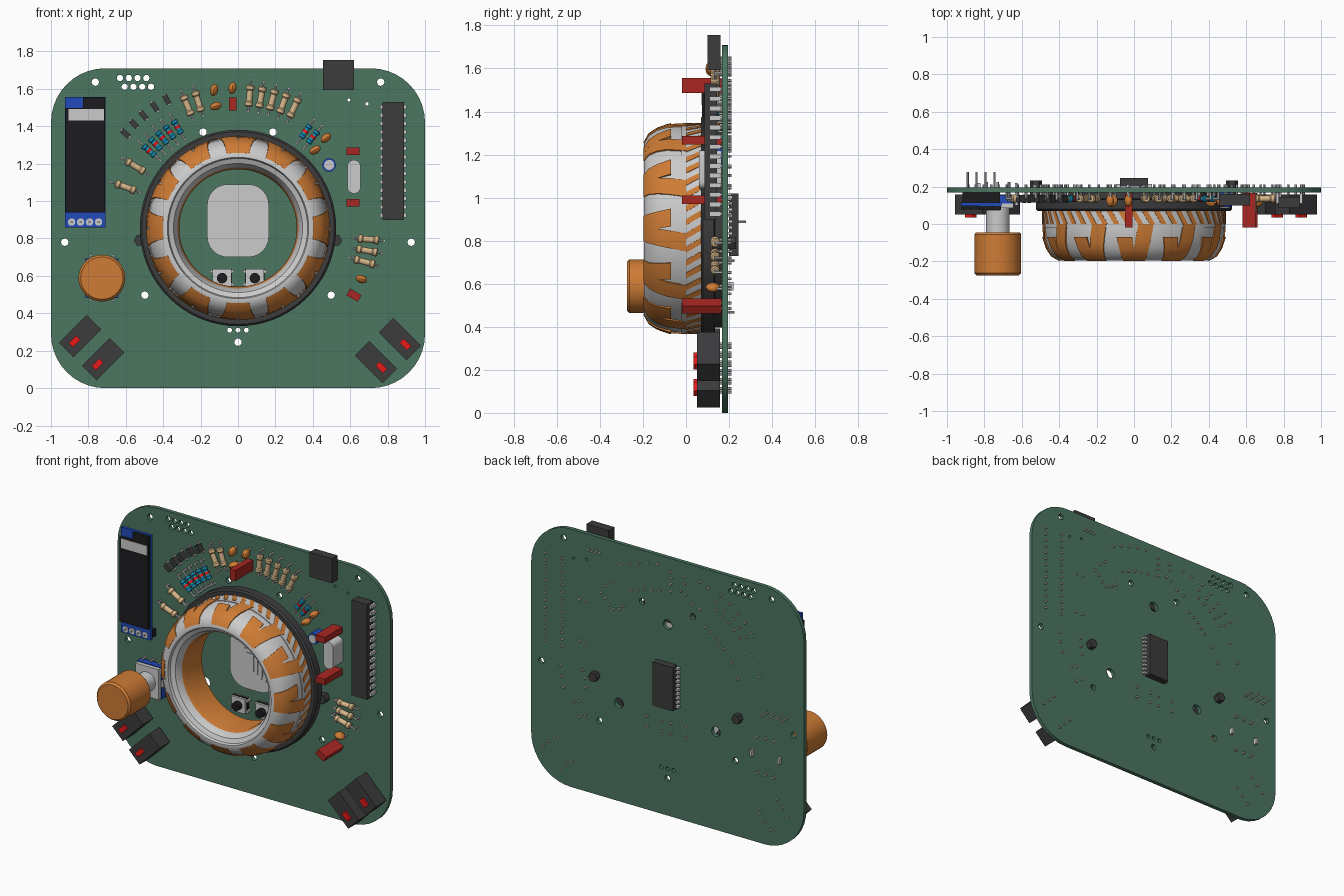
import bpy, bmesh
from math import pi, sin, cos, radians
from mathutils import Matrix, Vector

if "Cube" in bpy.data.objects:
    bpy.data.objects.remove(bpy.data.objects["Cube"])

CZ = 0.856                  # height of the big ring's axis
FRONT, BACK = 0.168, 0.194  # board faces (y)
T = Matrix.Translation
MATS = {k: bpy.data.materials.new(k) for k in (
    "green", "orange", "dark", "black", "tan", "red", "blue", "cyan", "bright_red", "white")}
for k, c in dict(green=(.07, .18, .12), orange=(.62, .2, .035), dark=(.045, .045, .048), black=(.012, .012, .014),
                 tan=(.68, .47, .25), red=(.4, .02, .015), blue=(.015, .07, .5), cyan=(.01, .3, .5),
                 bright_red=(.8, .01, .01), white=(.8, .8, .8)).items():
    MATS[k].diffuse_color = (*c, 1)


def finish(name, bm, mat=None):
    bmesh.ops.remove_doubles(bm, verts=bm.verts, dist=1e-5)
    bmesh.ops.recalc_face_normals(bm, faces=bm.faces)
    for f in bm.faces:
        f.smooth = True
    for e in bm.edges:
        e.smooth = len(e.link_faces) == 2 and e.calc_face_angle(0) < 0.6
    me = bpy.data.meshes.new(name)
    bm.to_mesh(me)
    bm.free()
    if mat:
        me.materials.append(MATS[mat])
    ob = bpy.data.objects.new(name, me)
    bpy.context.collection.objects.link(ob)
    return ob


def place(x, z, deg=0):
    """Component frame on the board, turned anticlockwise seen from the front."""
    return T((x, 0, z)) @ Matrix.Rotation(-radians(deg), 4, 'Y')


def polar(r, deg, turn=0):
    a = radians(deg)
    return place(r * cos(a), CZ + r * sin(a), deg + turn)


def box(bm, M, x0, x1, y0, y1, z0, z1):
    S = Matrix.Diagonal((x1 - x0, y1 - y0, z1 - z0, 1))
    bmesh.ops.create_cube(bm, size=1, matrix=M @ T(((x0 + x1) / 2, (y0 + y1) / 2, (z0 + z1) / 2)) @ S)


def sweep(bm, prof, M, a0=0, a1=2 * pi, n=32, skew=0):
    """Turn a closed (r, y) profile about the local Y axis; partial turns get end caps."""
    full = a1 - a0 > 6.28
    rows = []
    for i in range(n if full else n + 1):
        a = a0 + (a1 - a0) * i / n
        rows.append([bm.verts.new(M @ Vector((r * cos(a + skew * y), y, r * sin(a + skew * y)))) for r, y in prof])
    m = len(prof)
    for i in range(n):
        A, B = rows[i], rows[(i + 1) % len(rows)]
        for j in range(m):
            k = (j + 1) % m
            if prof[j][0] or prof[k][0]:
                bm.faces.new((A[j], A[k], B[k], B[j]))
    if not full:
        bm.faces.new(rows[0])
        bm.faces.new(rows[-1])


def cyl(bm, M, r, y0, y1, n=12):
    sweep(bm, [(0, y0), (r, y0), (r, y1), (0, y1)], M, n=n)


def round_rect(w, h, r, n=6):
    return [(sx * (w / 2 - r) + r * cos(a), sz * (h / 2 - r) + r * sin(a))
            for q, (sx, sz) in enumerate(((1, 1), (-1, 1), (-1, -1), (1, -1)))
            for a in [(q + i / n) * pi / 2 for i in range(n + 1)]]


def slab(bm, M, w, h, r, y0, y1):
    pts = round_rect(w, h, r)
    A, B = [[bm.verts.new(M @ Vector((x, y, z))) for x, z in pts] for y in (y0, y1)]
    bm.faces.new(A)
    bm.faces.new(B)
    for i in range(len(pts)):
        j = (i + 1) % len(pts)
        bm.faces.new((A[i], A[j], B[j], B[i]))


# circuit board: rounded outline with drilled holes
holes = [(sx * x, z, .02) for sx in (1, -1) for x, z in ((.763, 1.636), (.926, .78), (.187, 1.369), (.498, .497))]
holes += [(0, .246, .02), (.594, 1.54, .009), (.69, 1.52, .009)]
holes += [(x, .31, .013) for x in (-.045, 0, .045)]
holes += [(-.631 + .047 * i + .025 * j, 1.658 - .047 * j, .017) for i in range(4) for j in (0, 1)]
holes += [(.41 * cos(radians(a)), CZ + .41 * sin(radians(a)), .033) for a in (90, 210, 330)]
cu = bpy.data.curves.new("board_outline", 'CURVE')
cu.dimensions, cu.fill_mode, cu.extrude = '2D', 'BOTH', (BACK - FRONT) / 2
loops = [[(x, z + .855) for x, z in round_rect(2, 1.71, .29, 10)]]
loops += [[(x + r * cos(i * pi / 6), z + r * sin(i * pi / 6)) for i in range(12)] for x, z, r in holes]
for lp in loops:
    s = cu.splines.new('POLY')
    s.points.add(len(lp) - 1)
    for p, (x, z) in zip(s.points, lp):
        p.co = (x, z, 0, 1)
    s.use_cyclic_u = True
tmp = bpy.data.objects.new("board_outline", cu)
bpy.context.collection.objects.link(tmp)
me = bpy.data.meshes.new_from_object(tmp.evaluated_get(bpy.context.evaluated_depsgraph_get()))
bpy.data.objects.remove(tmp)
me.transform(T((0, (FRONT + BACK) / 2, 0)) @ Matrix.Rotation(pi / 2, 4, 'X'))
bm = bmesh.new()
bm.from_mesh(me)
finish("circuit_board", bm, "green")

pins = bmesh.new()          # every metal lead that pokes through the board


def pin(M, x, z, y0=.14, y1=.212, r=.007):
    cyl(pins, M @ T((x, 0, z)), r, y0, y1, 6)


# big ring: grey body, dark base, orange lining and tread
C = place(0, CZ)
bm = bmesh.new()
sweep(bm, [(.322, .07), (.322, -.12), (.345, -.165), (.372, -.178), (.378, -.195), (.40, -.195), (.437, -.172),
           (.462, -.135), (.477, -.09), (.483, -.04), (.483, -.02), (.488, -.02), (.488, .07)], C, n=72)
finish("ring_body", bm)
bm = bmesh.new()
sweep(bm, [(.41, .07), (.515, .07), (.525, .08), (.525, .13), (.46, .135), (.46, FRONT), (.41, FRONT)], C, n=72)
finish("ring_base", bm, "dark")
bm = bmesh.new()
sweep(bm, [(.314, -.10), (.323, -.125), (.323, .07), (.314, .07)], C, n=72)
finish("ring_lining", bm, "orange")
bm = bmesh.new()
N = 24
for i in range(N):
    a, end = 2 * pi * (i + .5) / N, (-.07, .0)[i % 2]
    sweep(bm, [(.402, -.197), (.443, -.174), (.469, -.135), (.485, -.09), (.491, end), (.46, end), (.43, -.1),
               (.40, -.16)], C, a - .085, a + .085, 4, .35 * (-1) ** i)
    for k in (-.07, .06):
        sweep(bm, [(.47, .0), (.491, .0), (.491, .07), (.47, .07)], C, a + k - .03, a + k + .03, 2, 1.2)
finish("ring_tread", bm, "orange")

# stepped sensor pad inside the ring
bm = bmesh.new()
for i, (w, h, r) in enumerate(((.33, .39, .11), (.275, .335, .09), (.225, .285, .06), (.17, .23, .04),
                               (.11, .17, .02), (.06, .12, .01))):
    slab(bm, place(0, .895), w, h, r, .15 - .006 * i, FRONT)
finish("sensor_pad", bm)

# push buttons
bm, bk = bmesh.new(), bmesh.new()
for x in (-.085, .09):
    M = place(x, .588)
    box(bm, M, -.05, .05, .125, FRONT, -.048, .048)
    box(bk, M, -.052, .052, .14, .16, -.05, .05)
    cyl(bk, M, .028, .09, .13, 16)
    for sx in (-.056, .056):
        for sz in (-.035, .035):
            box(bm, M, sx - .008, sx + .008, .135, FRONT, sz - .008, sz + .008)
            pin(M, sx, sz)
finish("button_bodies", bm)
finish("button_caps", bk, "black")

# display module
D = place(-.8175, 1.208)
bm = bmesh.new()
box(bm, D, -.108, .108, .095, .115, -.348, .348)
finish("display_board", bm, "blue")
bm = bmesh.new()
box(bm, D, -.106, .106, .075, .097, -.27, .29)
box(bm, D, -.01, .106, .075, .097, .29, .345)
box(bm, D, -.1, .1, .115, FRONT, -.345, -.30)
finish("display_glass", bm, "black")
bm = bmesh.new()
box(bm, D, -.09, .1, .072, .08, .222, .285)
for i in range(4):
    x = -.072 + .048 * i
    cyl(bm, D @ T((x, 0, -.32)), .02, .09, .1)
    pin(D, x, -.32, .08, .278, .006)
finish("display_trim", bm, "white")

# rotary knob
K = place(-.728, .588)
bm = bmesh.new()
sweep(bm, [(0, -.275), (.113, -.275), (.125, -.262), (.125, -.055), (.117, -.045), (0, -.045)], K, n=40)
finish("knob", bm, "orange")
bm = bmesh.new()
cyl(bm, K, .063, -.05, .09, 24)
box(bm, K, -.085, .085, .085, .11, -.1, .1)
for sx in (-.1, .1):
    box(bm, K, sx - .008, sx + .008, .1, .22, -.02, .02)
finish("encoder_body", bm)
bm = bmesh.new()
box(bm, K, -.09, .09, .11, .155, -.105, .105)
finish("encoder_base", bm, "blue")
for x in (-.06, 0, .06):
    for z in (-.12, .12):
        pin(K, x, z, .12, .225)

# slide switches
bm, br = bmesh.new(), bmesh.new()
for x, z, a in ((-.845, .278, 45), (-.722, .155, 45), (.866, .262, -45), (.738, .139, -45)):
    M = place(x, z, a)
    box(bm, M, -.105, .105, .05, .158, -.055, .055)
    s = -.04 if a > 0 else .04
    box(br, M, s - .028, s + .028, .035, .06, -.016, .016)
    for i in (-.06, 0, .06):
        pin(M, i, 0)
finish("switch_bodies", bm, "dark")
finish("switch_sliders", br, "bright_red")

# long chip on the front, small chip on the back
bm, bl = bmesh.new(), bmesh.new()
M = place(.83, 1.214)
box(bm, M, -.058, .058, .085, .145, -.316, .316)
B = place(0, .875)
box(bm, B, -.075, .075, .2, .245, -.145, .145)
for sx in (-1, 1):
    for i in range(14):
        z = -.29 + i * .0446
        x = sx * .064
        box(bl, M, x - .008, x + .008, .11, .16, z - .011, z + .011)
        pin(M, x, z)
    for i in range(10):
        z = -.126 + i * .028
        x = sx * .085
        box(bl, B, x - .012, x + .012, BACK, .215, z - .007, z + .007)
finish("chip_bodies", bm, "dark")
finish("chip_legs", bl)

# cable socket, clips of the ring base
bm = bmesh.new()
box(bm, place(.537, 1.674), -.082, .082, .1, .16, -.081, .081)
for x in (-.04, -.013, .013, .04):
    pin(place(.537, 1.61), x, 0)
finish("cable_socket", bm, "dark")
bm = bmesh.new()
for x in (-.525, .525):
    cyl(bm, place(x, .79), .032, .12, .232, 6)
finish("ring_clips", bm, "dark")

# crystal, round capacitor, box capacitors, disc capacitors
bm = bmesh.new()
slab(bm, place(.62, 1.13), .07, .18, .034, .06, .165)
finish("crystal", bm)
bm = bmesh.new()
cyl(bm, place(.487, 1.193), .036, .09, FRONT, 20)
finish("round_capacitor", bm, "blue")
bm = bmesh.new()
cyl(bm, place(.487, 1.193), .027, .086, .1, 20)
finish("round_capacitor_top", bm, "white")
bm = bmesh.new()
for x, z, a in ((.615, 1.267, 0), (.615, .99, 0), (.62, .497, -30), (-.027, 1.52, 90)):
    M = place(x, z, a)
    box(bm, M, -.035, .035, -.018, .165, -.02, .02)
    pin(M, -.025, 0)
    pin(M, .025, 0)
finish("box_capacitors", bm, "red")
bm = bmesh.new()
for x, z, a in ((-.128, 1.594, 80), (-.03, 1.604, 80), (-.118, 1.508, 20), (.47, 1.337, 40), (.412, 1.273, 30),
                (.66, .583, -20)):
    M = place(x, z, a)
    bmesh.ops.create_uvsphere(bm, u_segments=14, v_segments=8, radius=1,
                              matrix=M @ T((0, .125, 0)) @ Matrix.Diagonal((.033, .034, .021, 1)))
    pin(M, -.02, 0)
    pin(M, .02, 0)
finish("disc_capacitors", bm, "orange")

# resistors and diodes, fanned around the ring
tan, blue, band, diode = (bmesh.new() for _ in range(4))
ALONG = T((0, .135, 0)) @ Matrix.Rotation(pi / 2, 4, 'Z')


def axial(bm, M, L, r, reach):
    h = [(r * .7, L), (r, L * .9), (r, L * .6), (r * .75, L * .48)]
    sweep(bm, [(0, -L)] + [(a, -b) for a, b in h] + h[::-1] + [(0, L)], M @ ALONG, n=12)
    cyl(pins, M @ ALONG, .006, -reach, reach, 6)
    pin(M, -reach, 0, .13)
    pin(M, reach, 0, .13)


for R, angles in ((.64, (160, 149)), (.71, (112.5, 107.5, 85, 80, 75, 70, 65)), (.70, (-5, -10, -15))):
    for a in angles:
        axial(tan, polar(R, a), .058, .022, .085)
for a in (139, 134.5, 130, 125.5, 121, 55, 50.5):
    M = polar(.63, a)
    axial(blue, M, .042, .018, .08)
    cyl(band, M @ ALONG, .0165, -.008, .008)
for a in (140, 135, 130, 124.5, 119):
    M = polar(.786, a)
    box(diode, M, -.026, .026, .115, .155, -.014, .014)
    pin(M, -.03, 0)
    pin(M, .03, 0)
finish("resistors_large", tan, "tan")
finish("resistors_small", blue, "cyan")
finish("resistor_bands", band, "bright_red")
finish("diodes", diode, "dark")
finish("solder_pins", pins)

for m in bpy.data.materials:
    if m.users and not m.is_grease_pencil:
        m.use_nodes = True
        m.node_tree.nodes["Principled BSDF"].inputs["Base Color"].default_value = m.diffuse_color
